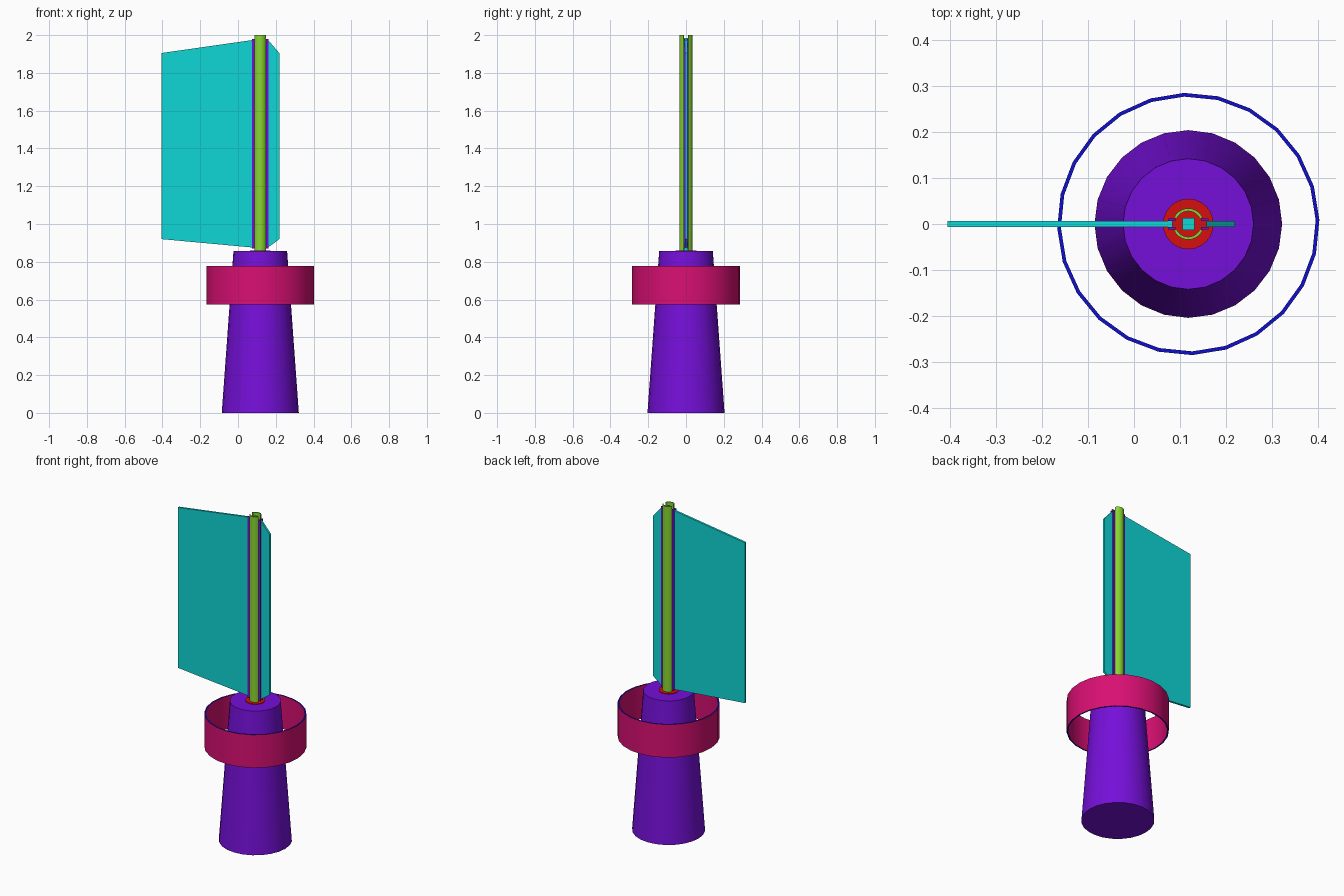
import bpy, bmesh
from math import sin, cos, pi, asin, radians

cube = bpy.data.objects.get("Cube")
if cube:
    bpy.data.objects.remove(cube, do_unlink=True)

AXIS = 0.118  # x of the mast and tower axis


def material(name, srgb):
    col = [(c / 12.92 if c < 0.04 else ((c + 0.055) / 1.055) ** 2.4) for c in srgb] + [1]
    m = bpy.data.materials.new(name)
    m.use_nodes = True
    m.diffuse_color = col
    m.node_tree.nodes["Principled BSDF"].inputs["Base Color"].default_value = col
    return m


purple = material("purple", (0.46, 0.06, 0.85))
pink = material("pink", (0.85, 0.06, 0.45))
blue = material("blue", (0.06, 0.06, 0.80))
teal = material("teal", (0.06, 0.84, 0.84))
green = material("green", (0.53, 0.84, 0.19))
red = material("red", (0.84, 0.06, 0.06))


def finish(name, bm, mats, smooth=False):
    bmesh.ops.recalc_face_normals(bm, faces=bm.faces)
    me = bpy.data.meshes.new(name)
    bm.to_mesh(me)
    bm.free()
    for m in mats:
        me.materials.append(m)
    ob = bpy.data.objects.new(name, me)
    bpy.context.collection.objects.link(ob)
    if smooth:
        bpy.ops.object.select_all(action='DESELECT')
        ob.select_set(True)
        bpy.context.view_layer.objects.active = ob
        bpy.ops.object.shade_smooth_by_angle(angle=radians(30))
    return ob


def cone(name, r1, r2, z1, z2, mat, sides=24):
    bm = bmesh.new()
    bmesh.ops.create_cone(bm, cap_ends=True, segments=sides, radius1=r1, radius2=r2, depth=z2 - z1)
    bmesh.ops.translate(bm, verts=bm.verts, vec=(AXIS, 0, (z1 + z2) / 2))
    return finish(name, bm, [mat], True)


def prism(name, outline, y1, y2, mat):
    """Extrude an x-z outline from y1 to y2."""
    bm = bmesh.new()
    face = bm.faces.new([bm.verts.new((x, y1, z)) for x, z in outline])
    new = bmesh.ops.extrude_face_region(bm, geom=[face])["geom"]
    bmesh.ops.translate(bm, verts=[v for v in new if isinstance(v, bmesh.types.BMVert)],
                        vec=(0, y2 - y1, 0))
    return finish(name, bm, [mat])


def box(name, x1, x2, y1, y2, z1, z2, mat):
    return prism(name, [(x1, z1), (x2, z1), (x2, z2), (x1, z2)], y1, y2, mat)


def shell(name, r_in, r_out, z1, z2, start, end, steps, mats):
    """Tube wall swept from one angle to another, closed when it is a full turn."""
    bm = bmesh.new()
    full = end - start > 2 * pi - 0.01
    rows = []
    for i in range(steps if full else steps + 1):
        a = start + (end - start) * i / steps
        rows.append([bm.verts.new((AXIS + r * cos(a), r * sin(a), z))
                     for r, z in ((r_out, z1), (r_out, z2), (r_in, z2), (r_in, z1))])
    for i in range(steps):
        p, q = rows[i], rows[(i + 1) % len(rows)]
        for k in range(4):
            n = (k + 1) % 4
            f = bm.faces.new((p[k], q[k], q[n], p[n]))
            if len(mats) > 1 and k in (1, 3):  # rims
                f.material_index = 1
    if not full:
        bm.faces.new(rows[0])
        bm.faces.new(rows[-1])
    return finish(name, bm, mats, True)


# Tapered tower, base plate of the mast and the surrounding ring
cone("tower", 0.204, 0.142, 0, 0.857, purple)
cone("mast_plate", 0.055, 0.055, 0.855, 0.861, red)
turn = radians(1.8)
shell("ring", 0.277, 0.285, 0.575, 0.778, turn, turn + 2 * pi, 24, [pink, blue])

# Split tubular mast with a slot on either side
slot = asin(0.014 / 0.034)
for name, turn in (("back_mast_half", 0), ("front_mast_half", pi)):
    shell(name, 0.028, 0.034, 0.857, 2.0, turn + slot, turn + pi - slot, 10, [green])
box("mast_core", AXIS - 0.013, AXIS + 0.013, -0.013, 0.013, 0.86, 1.985, teal)

# Clamping strips that grip the panels in the slots
for side, s in (("left", 1), ("right", -1)):
    xs = sorted((AXIS + s * 0.028, AXIS + s * 0.044))
    for part, t in (("back", 1), ("front", -1)):
        ys = sorted((t * 0.006, t * 0.012))
        box(f"{side}_{part}_strip", *xs, *ys, 0.87, 1.98, purple)

# Thin vane panels, tapering outwards
for name, inner, outer in (("right_vane", AXIS - 0.034, -0.405), ("left_vane", AXIS + 0.04, 0.219)):
    prism(name, [(inner, 0.875), (outer, 0.92), (outer, 1.905), (inner, 1.975)], -0.006, 0.007, teal)
